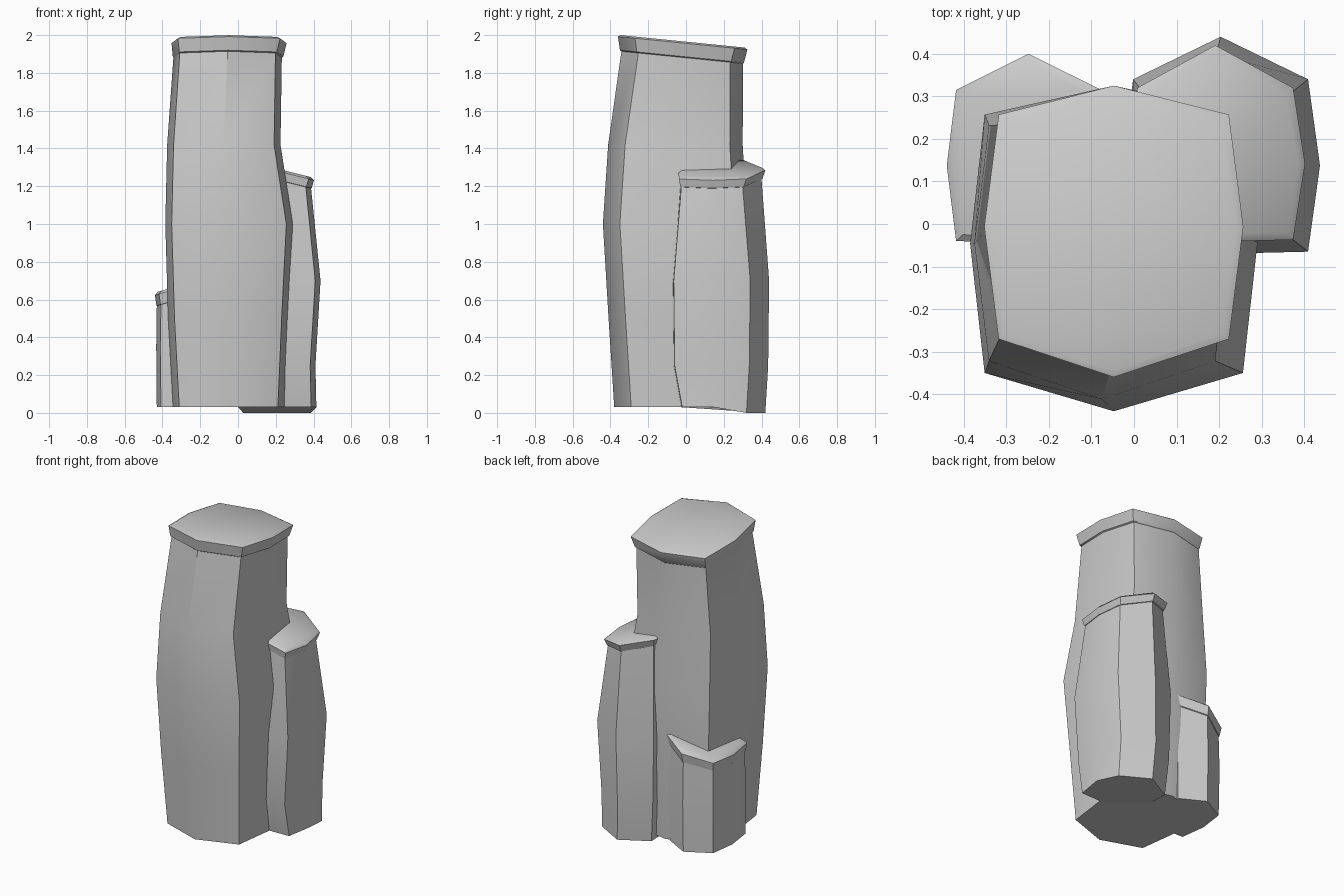
import bpy
import bmesh
import math

if "Cube" in bpy.data.objects:
    bpy.data.objects.remove(bpy.data.objects["Cube"])


def outline(x0, x1, y0, y1, ix, front, back):
    """Eight-sided column section; the front and back come to a blunt point."""
    cx = (x0 + x1) / 2
    cy = (y0 + front + y1 - back) / 2
    return [(cx, y0), (x1 - ix, y0 + front), (x1, cy), (x1 - ix, y1 - back),
            (cx, y1), (x0 + ix, y1 - back), (x0, cy), (x0 + ix, y0 + front)]


def column(name, rings, ix, front, back, sx, sy, base_drop=0.0):
    """Loft rings (z, x0, x1, y0, y1); the last four form the sloping cap."""
    bm = bmesh.new()
    loops = []
    for i, (z, x0, x1, y0, y1) in enumerate(rings):
        cap = i >= len(rings) - 4
        loop = []
        for k, (x, y) in enumerate(outline(x0, x1, y0, y1, ix, front, back)):
            h = z + (sx * x + sy * y if cap else 0)
            if i == 0 and k in (3, 4, 5):
                h -= base_drop
            loop.append(bm.verts.new((x, y, h)))
        loops.append(loop)
    for a, b in zip(loops, loops[1:]):
        for k in range(8):
            n = (k + 1) % 8
            bm.faces.new((a[k], a[n], b[n], b[k]))
    bm.faces.new(loops[-1])
    bm.faces.new(loops[0][::-1])
    bmesh.ops.recalc_face_normals(bm, faces=bm.faces)
    mesh = bpy.data.meshes.new(name)
    bm.to_mesh(mesh)
    bm.free()
    obj = bpy.data.objects.new(name, mesh)
    bpy.context.collection.objects.link(obj)
    bpy.ops.object.select_all(action='DESELECT')
    obj.select_set(True)
    bpy.context.view_layer.objects.active = obj
    bpy.ops.object.shade_smooth_by_angle(angle=math.radians(38))
    return obj


# Tall central column
column("tall_column", [
    (0.03, -0.345, 0.245, -0.38, 0.30),
    (0.50, -0.37, 0.265, -0.41, 0.32),
    (1.00, -0.385, 0.29, -0.44, 0.325),
    (1.42, -0.375, 0.225, -0.412, 0.30),
    (1.88, -0.342, 0.232, -0.342, 0.302),
    (1.885, -0.345, 0.24, -0.35, 0.307),
    (1.956, -0.352, 0.257, -0.36, 0.325),
    (1.965, -0.335, 0.24, -0.345, 0.31),
], 0.034, 0.09, 0.068, 0.0, -0.1)

# Medium column at the back right
column("medium_column", [
    (0.03, 0.0, 0.415, -0.025, 0.42),
    (0.25, -0.02, 0.41, -0.065, 0.435),
    (0.70, -0.03, 0.437, -0.07, 0.44),
    (1.285, 0.0, 0.387, -0.03, 0.40),
    (1.287, -0.005, 0.39, -0.035, 0.405),
    (1.332, -0.02, 0.402, -0.042, 0.42),
    (1.345, 0.0, 0.385, -0.025, 0.405),
], 0.028, 0.005, 0.1, -0.25, 0.0, 0.03)

# Short column at the back left
column("short_column", [
    (0.03, -0.43, -0.07, -0.04, 0.385),
    (0.35, -0.433, -0.065, -0.04, 0.39),
    (0.695, -0.43, -0.07, -0.035, 0.385),
    (0.697, -0.432, -0.065, -0.04, 0.39),
    (0.755, -0.44, -0.055, -0.045, 0.40),
    (0.768, -0.425, -0.07, -0.03, 0.385),
], 0.022, 0.005, 0.085, 0.3, 0.0)
